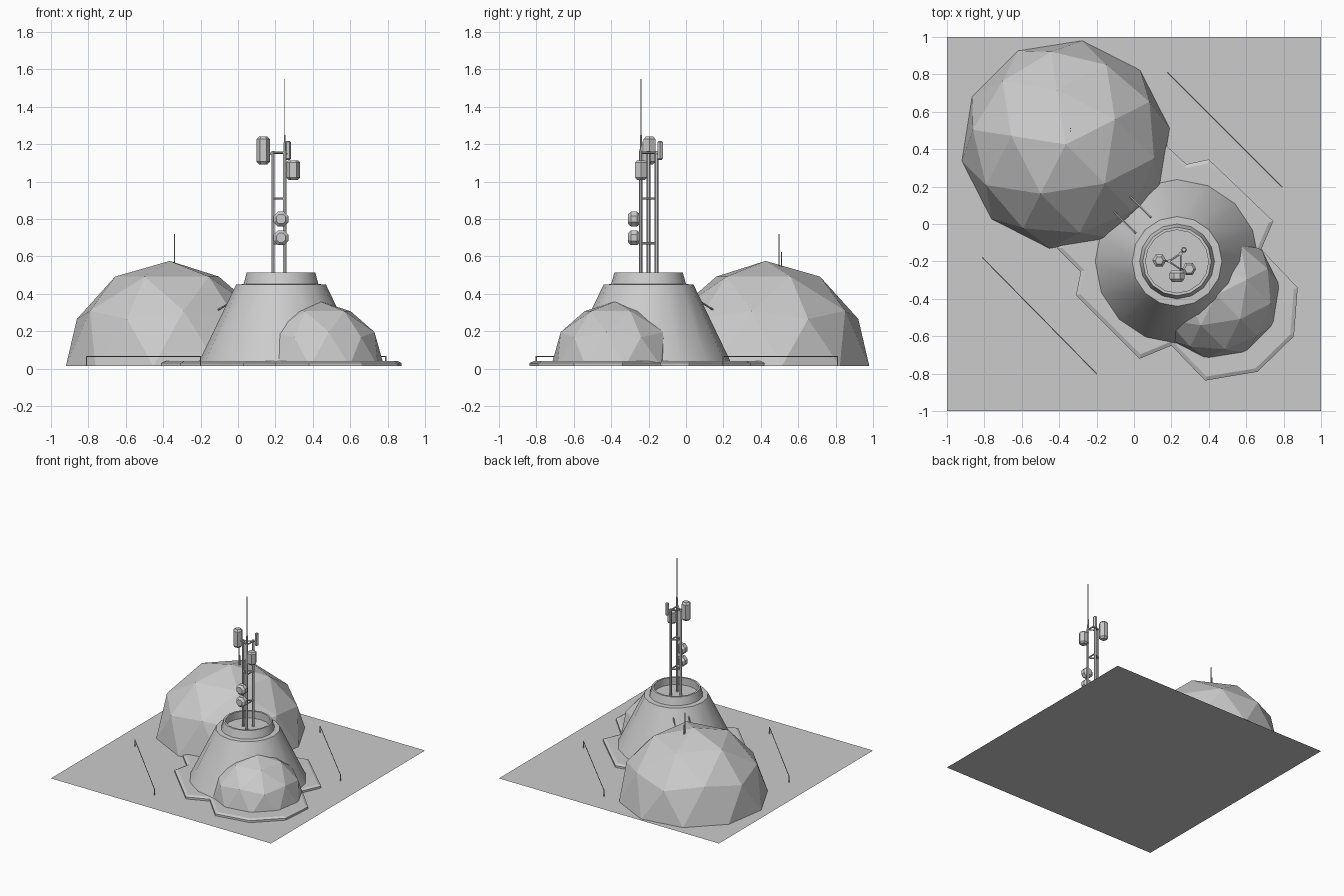
import bpy, bmesh, math
from mathutils import Vector, Matrix

if "Cube" in bpy.data.objects:
    bpy.data.objects.remove(bpy.data.objects["Cube"])

GROUND = 0.014
grey = bpy.data.materials.new("plain_grey")
grey.diffuse_color = (0.6, 0.6, 0.6, 1)
grey.use_nodes = True
grey.node_tree.nodes["Principled BSDF"].inputs["Base Color"].default_value = grey.diffuse_color


def finish(name, bm, smooth=False):
    me = bpy.data.meshes.new(name)
    bmesh.ops.recalc_face_normals(bm, faces=bm.faces)
    bm.to_mesh(me)
    bm.free()
    me.materials.append(grey)
    ob = bpy.data.objects.new(name, me)
    bpy.context.collection.objects.link(ob)
    if smooth:
        bpy.ops.object.select_all(action='DESELECT')
        ob.select_set(True)
        bpy.context.view_layer.objects.active = ob
        bpy.ops.object.shade_smooth_by_angle(angle=math.radians(30))
    return ob


def add_rod(bm, a, b, r, sides=6, r2=None):
    a, b = Vector(a), Vector(b)
    d = b - a
    m = Matrix.Translation((a + b) / 2) @ d.to_track_quat('Z', 'Y').to_matrix().to_4x4()
    bmesh.ops.create_cone(bm, cap_ends=True, segments=sides, radius1=r,
                          radius2=r if r2 is None else r2, depth=d.length, matrix=m)


def rods(name, items):
    bm = bmesh.new()
    for it in items:
        add_rod(bm, *it)
    return finish(name, bm)


def lathe(name, profile, sides, loc, turn=0.0, tilt=0.0, smooth=False):
    """Revolve (radius, height) points; ends are closed with caps."""
    bm = bmesh.new()
    rings = []
    for r, z in profile:
        rings.append([bm.verts.new((r * math.cos(turn + math.tau * i / sides),
                                    r * math.sin(turn + math.tau * i / sides), z))
                      for i in range(sides)])
    for lo, hi in zip(rings, rings[1:]):
        for i in range(sides):
            j = (i + 1) % sides
            bm.faces.new((lo[i], lo[j], hi[j], hi[i]))
    bm.faces.new(rings[0])
    bm.faces.new(rings[-1])
    bm.transform(Matrix.Translation(loc) @ Matrix.Rotation(tilt, 4, 'X'))
    return finish(name, bm, smooth)


def dome(name, x, y, r):
    bm = bmesh.new()
    bmesh.ops.create_icosphere(bm, subdivisions=2, radius=r)
    bmesh.ops.bisect_plane(bm, geom=bm.verts[:] + bm.edges[:] + bm.faces[:], dist=1e-4,
                           plane_co=(0, 0, 0), plane_no=(0, 0, -1), clear_outer=True)
    bm.transform(Matrix.Translation((x, y, GROUND)) @ Matrix.Rotation(math.radians(27), 4, 'Z'))
    return finish(name, bm)


# Ground sheet
bm = bmesh.new()
bmesh.ops.create_grid(bm, x_segments=1, y_segments=1, size=1,
                      matrix=Matrix.Translation((0, 0, GROUND)))
finish("ground_sheet", bm)

# Faceted domes
dome("large_dome", -0.365, 0.425, 0.562)
dome("small_dome", 0.44, -0.38, 0.345)

# Cone tower with hollow rim
lathe("cone_tower", [(0.45, GROUND), (0.24, 0.45), (0.2, 0.452), (0.183, 0.515),
                     (0.168, 0.515), (0.168, 0.455)],
      16, (0.23, -0.2, 0), math.pi / 2, smooth=True)

# Bevelled paving pad around the tower and small dome
outline = [(0.15, 0.44), (0.28, 0.32), (0.40, 0.345), (0.745, 0.015), (0.68, -0.135),
           (0.875, -0.34), (0.855, -0.60), (0.66, -0.79), (0.38, -0.837), (0.2, -0.65),
           (0.03, -0.72), (-0.31, -0.38), (-0.285, -0.255), (-0.41, -0.13), (-0.3, 0.05),
           (0.0, 0.3)]
bm = bmesh.new()
base = bm.faces.new([bm.verts.new((x, y, GROUND)) for x, y in outline])
ext = bmesh.ops.extrude_face_region(bm, geom=[base])
for v in [g for g in ext['geom'] if isinstance(g, bmesh.types.BMVert)]:
    v.co.z = 0.03
top = [g for g in ext['geom'] if isinstance(g, bmesh.types.BMFace)]
bmesh.ops.recalc_face_normals(bm, faces=bm.faces)
bmesh.ops.inset_region(bm, faces=top, thickness=0.02, depth=0.0, use_even_offset=True)
for v in top[0].verts:
    v.co.z = 0.04
finish("paving_pad", bm)

# Low rails on both sides
for name, (x0, y0), (x1, y1) in (("back_rail", (0.18, 0.81), (0.79, 0.2)),
                                 ("front_rail", (-0.81, -0.18), (-0.2, -0.8))):
    rods(name, [((x0, y0, 0.066), (x1, y1, 0.066), 0.003),
                ((x0, y0, GROUND), (x0, y0, 0.069), 0.004),
                ((x1, y1, GROUND), (x1, y1, 0.069), 0.004)])

# Link rods between large dome and tower
rods("link_rods", [((-0.105, 0.065, 0.315), (0.01, -0.05, 0.385), 0.005),
                   ((-0.02, 0.145, 0.315), (0.09, 0.035, 0.385), 0.005)])

# Dome aerials
rods("dome_aerials", [((-0.34, 0.497, 0.54), (-0.34, 0.497, 0.72), 0.003),
                      ((-0.34, 0.51, 0.54), (-0.34, 0.51, 0.625), 0.003)])

# Lattice mast: three legs with rings of struts
legs = [(0.187, -0.2), (0.25, -0.158), (0.25, -0.242)]
parts = [((x, y, 0.45), (x, y, 1.165), 0.01) for x, y in legs]
for z in (0.67, 0.91, 1.155):
    for i in range(3):
        parts.append(((*legs[i], z), (*legs[i - 1], z), 0.006))
rods("lattice_mast", parts)

# Whip antenna
rods("whip_antenna", [((0.25, -0.24, 1.15), (0.25, -0.24, 1.25), 0.008, 6, 0.005),
                      ((0.25, -0.24, 1.25), (0.25, -0.24, 1.55), 0.003)])

# Bevelled antenna drums: name, radius, half depth, bevel, sides, centre, turn, tilt
side = math.pi / 2
for name, r, h, b, n, loc, turn, tilt in (
        ("left_antenna_drum", 0.037, 0.075, 0.015, 6, (0.135, -0.195, 1.167), 0, 0),
        ("right_antenna_drum", 0.037, 0.052, 0.012, 6, (0.295, -0.24, 1.062), 0, 0),
        ("small_antenna_drum", 0.016, 0.05, 0.006, 6, (0.267, -0.138, 1.167), 0, 0),
        ("upper_dish", 0.043, 0.032, 0.016, 8, (0.23, -0.278, 0.8), math.pi / 8, side),
        ("lower_dish", 0.043, 0.032, 0.016, 8, (0.23, -0.278, 0.7), math.pi / 8, side)):
    lathe(name, [(r - b, -h), (r, b - h), (r, h - b), (r - b, h)], n, loc, turn, tilt)

# Brackets holding the drums
rods("drum_brackets", [((0.187, -0.2, 1.15), (0.135, -0.195, 1.15), 0.006),
                       ((0.25, -0.242, 1.06), (0.295, -0.24, 1.06), 0.006),
                       ((0.25, -0.158, 1.15), (0.267, -0.138, 1.15), 0.006),
                       ((0.25, -0.242, 0.8), (0.23, -0.278, 0.8), 0.006),
                       ((0.25, -0.242, 0.7), (0.23, -0.278, 0.7), 0.006)])
